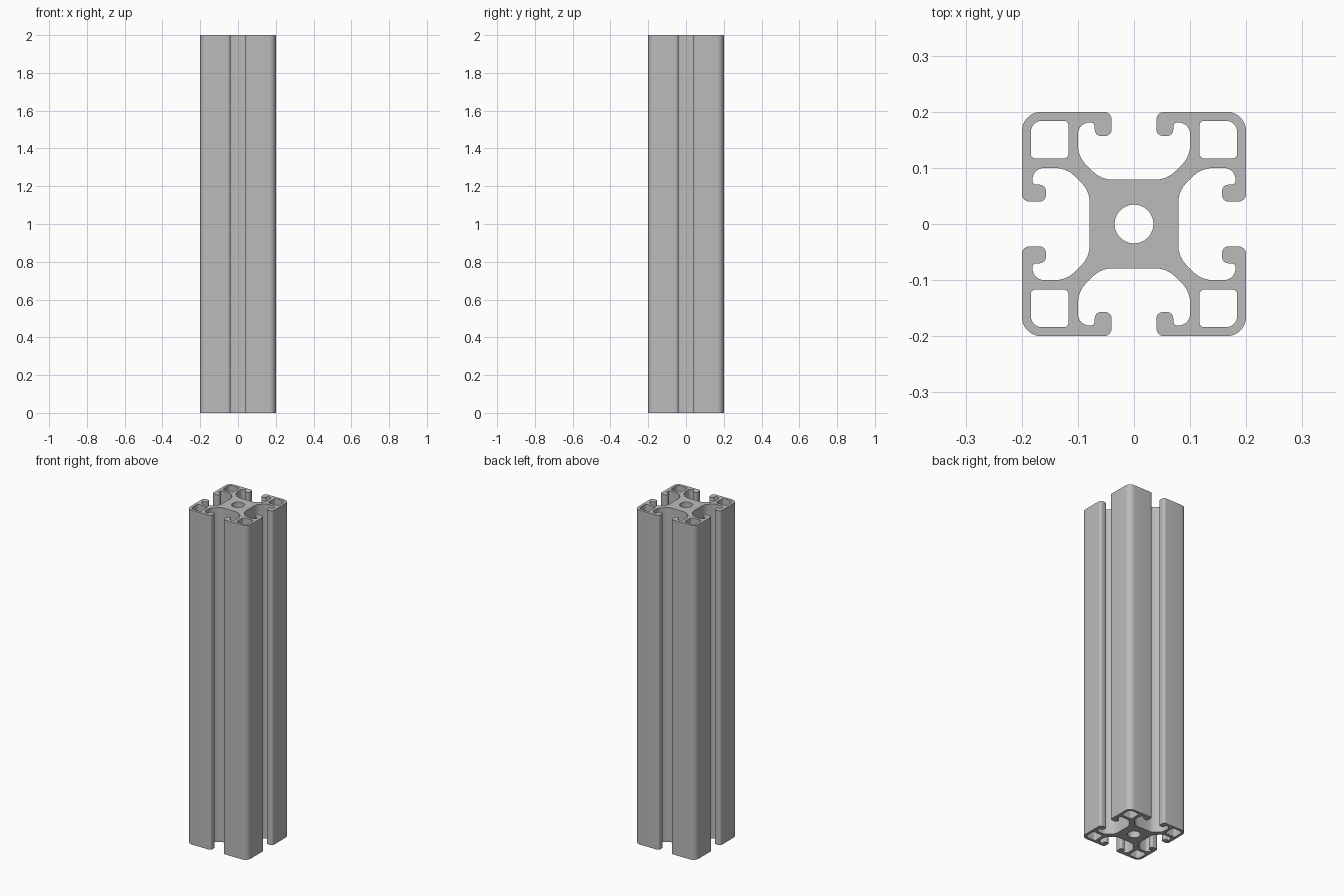
import bpy, bmesh
from math import pi, cos, sin, tan, ceil
from mathutils import Vector, Matrix

cube = bpy.data.objects.get("Cube")
if cube:
    bpy.data.objects.remove(cube, do_unlink=True)

LENGTH = 2.0
HALF = 0.2


def fillet(corners):
    """Round each (x, y, radius) corner of a closed polygon."""
    pts = []
    for i, (x, y, r) in enumerate(corners):
        p = Vector((x, y))
        a = (Vector(corners[i - 1][:2]) - p).normalized()
        b = (Vector(corners[(i + 1) % len(corners)][:2]) - p).normalized()
        inner = a.angle(b)
        reach = r / tan(inner / 2)
        centre = p + (a + b).normalized() * (r / sin(inner / 2))
        start = p + a * reach - centre
        sweep = start.angle_signed(p + b * reach - centre)
        steps = max(4, ceil(abs(sweep) / (pi / 16)))
        for k in range(steps + 1):
            # angle_signed is clockwise positive
            pts.append(centre + Matrix.Rotation(-sweep * k / steps, 2) @ start)
    return pts


def turn(corners, quarter):
    rot = Matrix.Rotation(quarter * pi / 2, 2)
    return [(*(rot @ Vector((x, y))), r) for x, y, r in corners]


# Half of one T-slot, from the outer lip to the core
half_slot = [
    (0.04, HALF, 0.014), (0.04, 0.157, 0.011), (0.07, 0.157, 0.011),
    (0.07, 0.181, 0.008), (0.1, 0.181, 0.021),
    (0.1, 0.12, 0.05), (0.059, 0.079, 0.05),
]
mirrored = [(-x, y, r) for x, y, r in reversed(half_slot)]
side = [(HALF, HALF, 0.035)] + half_slot + mirrored

# Square hollow in one corner
lo, hi = 0.117, 0.184
hollow = [(hi, hi, 0.02), (lo, hi, 0.008), (lo, lo, 0.008), (hi, lo, 0.008)]

# Outline, four corner hollows and the central bore
outline = [c for q in range(4) for c in turn(side, q)]
loops = [fillet(outline)] + [fillet(turn(hollow, q)) for q in range(4)]
loops.append([Vector((cos(k * pi / 24), sin(k * pi / 24))) * 0.0345
              for k in range(48)])

# Fill the cross-section and extrude it upwards
bm = bmesh.new()
for loop in loops:
    verts = [bm.verts.new((p.x, p.y, 0)) for p in loop]
    for i, v in enumerate(verts):
        bm.edges.new((verts[i - 1], v))
bmesh.ops.triangle_fill(bm, use_beauty=True, edges=bm.edges[:],
                        normal=(0, 0, 1))
ext = bmesh.ops.extrude_face_region(bm, geom=bm.faces[:], use_keep_orig=True)
top = [g for g in ext["geom"] if isinstance(g, bmesh.types.BMVert)]
bmesh.ops.translate(bm, verts=top, vec=(0, 0, LENGTH))
bmesh.ops.recalc_face_normals(bm, faces=bm.faces[:])

mesh = bpy.data.meshes.new("slotted_rail")
bm.to_mesh(mesh)
bm.free()
rail = bpy.data.objects.new("slotted_rail", mesh)
bpy.context.collection.objects.link(rail)

# Plain aluminium grey
grey = bpy.data.materials.new("aluminium_grey")
grey.use_nodes = True
colour = (0.5, 0.5, 0.5, 1)
grey.diffuse_color = colour
grey.node_tree.nodes["Principled BSDF"].inputs["Base Color"].default_value = colour
mesh.materials.append(grey)

bpy.ops.object.select_all(action="DESELECT")
rail.select_set(True)
bpy.context.view_layer.objects.active = rail
bpy.ops.object.shade_smooth_by_angle(angle=pi / 6)
